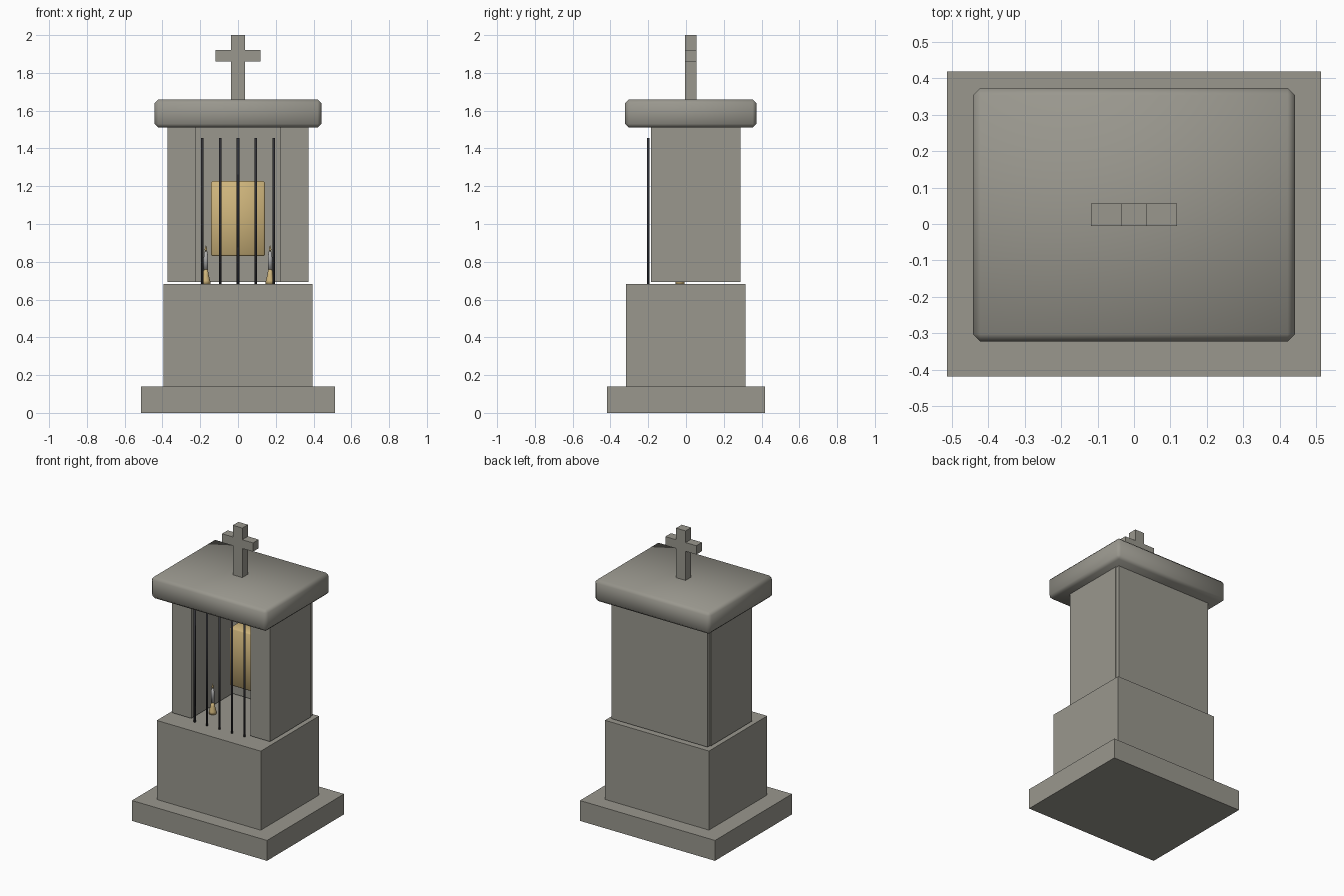
import bpy
import bmesh
from mathutils import Matrix, Vector

cube = bpy.data.objects.get("Cube")
if cube:
    bpy.data.objects.remove(cube, do_unlink=True)


def material(name, r, g, b):
    m = bpy.data.materials.new(name)
    m.use_nodes = True
    m.diffuse_color = (r, g, b, 1)
    m.node_tree.nodes["Principled BSDF"].inputs["Base Color"].default_value = (r, g, b, 1)
    return m


STONE = material("grey stone", 0.32, 0.31, 0.27)
GOLD = material("brass gold", 0.62, 0.46, 0.2)
IRON = material("dark iron", 0.03, 0.03, 0.035)
WAX = material("candle grey", 0.42, 0.42, 0.42)


def finish(name, bm, mats, smooth=False):
    bmesh.ops.recalc_face_normals(bm, faces=bm.faces)
    mesh = bpy.data.meshes.new(name)
    for f in bm.faces:
        f.smooth = smooth
    bm.to_mesh(mesh)
    bm.free()
    for m in mats:
        mesh.materials.append(m)
    obj = bpy.data.objects.new(name, mesh)
    bpy.context.collection.objects.link(obj)
    return obj


def box(name, x, y, z, mat, bevel=0):
    """Box from (min, max) pairs; a bevel gives soft-shaded chamfers."""
    bm = bmesh.new()
    lo, hi = Vector((x[0], y[0], z[0])), Vector((x[1], y[1], z[1]))
    place = Matrix.Translation((lo + hi) / 2) @ Matrix.Diagonal((*(hi - lo), 1))
    bmesh.ops.create_cube(bm, size=1, matrix=place)
    if bevel:
        bmesh.ops.bevel(bm, geom=bm.edges[:], offset=bevel, segments=1,
                        profile=0.5, affect="EDGES")
    return finish(name, bm, [mat], smooth=bevel > 0)


def lathe(name, x, y, profile, mat):
    """Turn a (radius, height) profile round a vertical axis."""
    bm = bmesh.new()
    verts = [bm.verts.new((x + r, y, z)) for r, z in profile]
    edges = [bm.edges.new(pair) for pair in zip(verts, verts[1:])]
    bmesh.ops.spin(bm, geom=verts + edges, cent=(x, y, 0), axis=(0, 0, 1),
                   angle=6.283185, steps=16)
    bmesh.ops.remove_doubles(bm, verts=bm.verts, dist=0.0002)
    return finish(name, bm, [mat], smooth=True)


# Stepped base
box("plinth", (-0.513, 0.513), (-0.418, 0.418), (0, 0.14), STONE)
box("pedestal", (-0.395, 0.395), (-0.317, 0.315), (0.14, 0.683), STONE)

# Niche walls, standing just clear of the pedestal
for side, name in ((1, "left_wall"), (-1, "right_wall")):
    box(name, sorted((side * 0.225, side * 0.373)), (-0.185, 0.262), (0.692, 1.515), STONE)
box("back_wall", (-0.366, 0.366), (0.262, 0.288), (0.692, 1.515), STONE)

# Chamfered roof slab
box("roof", (-0.441, 0.441), (-0.322, 0.373), (1.51, 1.66), STONE, bevel=0.02)

# Cross on the roof
box("cross_post", (-0.036, 0.036), (-0.005, 0.056), (1.655, 2.0), STONE)
for side, name in ((1, "cross_left_arm"), (-1, "cross_right_arm")):
    box(name, sorted((side * 0.036, side * 0.118)), (-0.005, 0.056), (1.86, 1.92), STONE)

# Golden cabinet at the back of the niche
box("golden_cabinet", (-0.143, 0.143), (0.107, 0.262), (0.83, 1.227), GOLD, bevel=0.008)

# Iron bars across the opening
for i in range(5):
    lathe(f"bar_{i + 1}", (i - 2) * 0.0945, -0.2,
          [(0, 0.683), (0.007, 0.683), (0.007, 1.455), (0, 1.455)], IRON)

# Pair of candles: holder, candle and flame
for side, name in ((1, "left"), (-1, "right")):
    x, y = side * 0.17, -0.032
    lathe(f"{name}_candle_holder", x, y,
          [(0, 0.683), (0.024, 0.683), (0.023, 0.7), (0.014, 0.735), (0.01, 0.762), (0, 0.762)], GOLD)
    lathe(f"{name}_candle", x, y,
          [(0, 0.76), (0.012, 0.76), (0.012, 0.82), (0.008, 0.853), (0, 0.855)], WAX)
    lathe(f"{name}_flame", x, y,
          [(0, 0.853), (0.007, 0.864), (0.005, 0.874), (0, 0.888)], GOLD)
